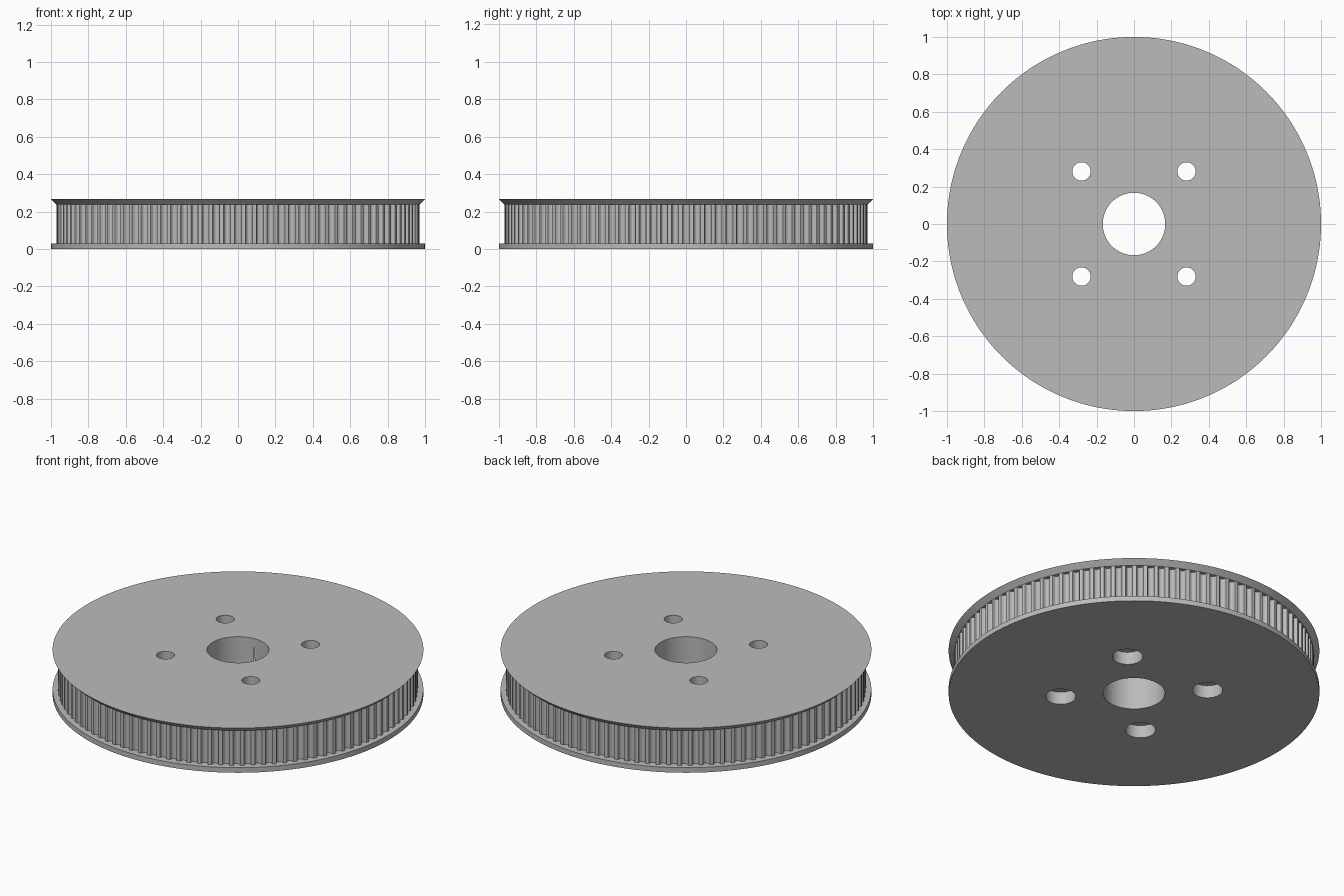
import bpy, bmesh
from math import sin, cos, pi, tau

if "Cube" in bpy.data.objects:
    bpy.data.objects.remove(bpy.data.objects["Cube"], do_unlink=True)

TEETH = 104
SEGMENTS = 208
RIM = 0.97           # outer radius of the toothed band
BASE_TOP = 0.03      # top of the lower flange
CONE_START = 0.237   # start of the flared upper flange
HEIGHT = 0.266

grey = bpy.data.materials.new("plain grey")
grey.use_nodes = True
colour = (0.5, 0.5, 0.5, 1)
grey.diffuse_color = colour
grey.node_tree.nodes["Principled BSDF"].inputs["Base Color"].default_value = colour


def prism(name, bottom, top, z0, z1):
    """Solid between two matching outlines."""
    bm = bmesh.new()
    low = [bm.verts.new((x, y, z0)) for x, y in bottom]
    high = [bm.verts.new((x, y, z1)) for x, y in top]
    bm.faces.new(low[::-1])
    bm.faces.new(high)
    n = len(low)
    for i in range(n):
        j = (i + 1) % n
        bm.faces.new((low[i], low[j], high[j], high[i]))
    mesh = bpy.data.meshes.new(name)
    bm.to_mesh(mesh)
    bm.free()
    mesh.materials.append(grey)
    obj = bpy.data.objects.new(name, mesh)
    bpy.context.collection.objects.link(obj)
    return obj


def circle(r, n=SEGMENTS, cx=0, cy=0):
    return [(cx + r * cos(tau * i / n), cy + r * sin(tau * i / n)) for i in range(n)]


# Rounded belt groove: half width and depth from lip to floor
half = [(0.0221, 0), (0.0192, 0.0011), (0.0175, 0.005), (0.0162, 0.0101),
        (0.0134, 0.0159), (0.0074, 0.0209)]
groove = [(-w, d) for w, d in half] + [(0, 0.0226)] + [(w, d) for w, d in reversed(half)]
band = []
for i in range(TEETH):
    a = tau * i / TEETH
    for w, d in groove:
        r = RIM - d
        band.append((r * cos(a + w / RIM), r * sin(a + w / RIM)))

parts = [
    prism("lower_flange", circle(1), circle(1), 0, BASE_TOP),
    prism("toothed_band", band, band, BASE_TOP, CONE_START),
    prism("upper_flange", circle(RIM), circle(1), CONE_START, HEIGHT),
]

# Centre bore, four bolt holes and their counterbores from below
cutters = [prism("bore_cutter", circle(0.167, 96), circle(0.167, 96), -0.1, 0.4)]
for sx in (-1, 1):
    for sy in (-1, 1):
        for name, r, z1 in (("bolt_cutter", 0.049, 0.4), ("counterbore_cutter", 0.082, 0.075)):
            ring = circle(r, 48, sx * 0.281, sy * 0.281)
            cutters.append(prism(name, ring, ring, -0.1, z1))

for part in parts:
    bpy.context.view_layer.objects.active = part
    for cutter in cutters:
        mod = part.modifiers.new("hole", "BOOLEAN")
        mod.operation = "DIFFERENCE"
        mod.solver = "EXACT"
        mod.object = cutter
        bpy.ops.object.modifier_apply(modifier=mod.name)
for cutter in cutters:
    bpy.data.objects.remove(cutter, do_unlink=True)

# Smooth the round walls, keep the rims crisp
bpy.ops.object.select_all(action="DESELECT")
for part in parts:
    part.select_set(True)
bpy.ops.object.shade_smooth_by_angle(angle=pi / 9)
